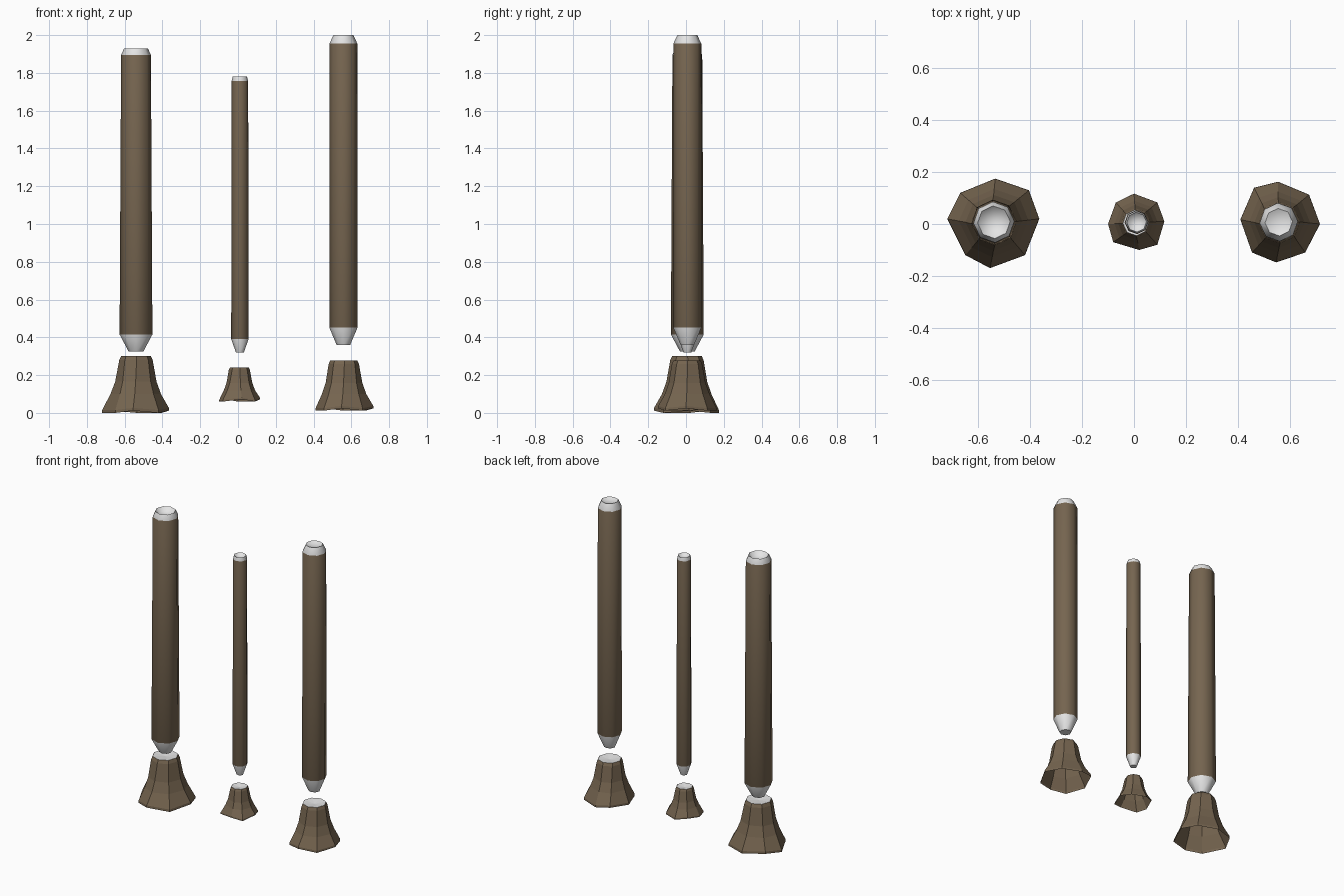
import bpy, bmesh, math

if "Cube" in bpy.data.objects:
    bpy.data.objects.remove(bpy.data.objects["Cube"])

def material(name, rgb):
    m = bpy.data.materials.new(name)
    m.diffuse_color = (*rgb, 1)
    m.use_nodes = True
    m.node_tree.nodes["Principled BSDF"].inputs["Base Color"].default_value = m.diffuse_color
    return m

BARK = material("bark brown", (0.18, 0.13, 0.08))
WOOD = material("pale cut wood", (0.78, 0.78, 0.78))
N = 8

def circle(cx, cy, r, z, turn=0.0):
    return [(cx + r * math.cos(turn + 2 * math.pi * i / N),
             cy + r * math.sin(turn + 2 * math.pi * i / N), z) for i in range(N)]

def loft(name, rings, mats, start=None, end=None, smooth=False):
    """Skin rings from bottom to top; start / end are optional centre points of the caps."""
    bm = bmesh.new()
    vs = [[bm.verts.new(p) for p in ring] for ring in rings]
    for k in range(len(vs) - 1):
        for i in range(N):
            j = (i + 1) % N
            f = bm.faces.new((vs[k][i], vs[k][j], vs[k + 1][j], vs[k + 1][i]))
            f.material_index = mats[k]
    for tip, ring, flip in ((start, vs[0], True), (end, vs[-1], False)):
        if tip:
            c = bm.verts.new(tip)
            for i in range(N):
                a, b = ring[i], ring[(i + 1) % N]
                f = bm.faces.new((b, a, c) if flip else (a, b, c))
                f.material_index = 1
    me = bpy.data.meshes.new(name)
    bm.to_mesh(me)
    bm.free()
    ob = bpy.data.objects.new(name, me)
    bpy.context.collection.objects.link(ob)
    me.materials.append(BARK)
    me.materials.append(WOOD)
    if smooth:
        bpy.context.view_layer.objects.active = ob
        ob.select_set(True)
        bpy.ops.object.shade_smooth_by_angle(angle=math.radians(47))
        ob.select_set(False)

def log(side, cx, r_low, r_high, z_tip, z_low, z_high, z_top, r_tip, r_top, dip, turn):
    # hewn point, bark shaft, chamfered and hollowed top
    cy = 0.007
    rings = [circle(cx, cy, r_tip, z_tip, turn), circle(cx, cy, r_low, z_low, turn),
             circle(cx, cy, r_high, z_high, turn), circle(cx, cy, r_top, z_top, turn),
             circle(cx, cy, r_top * 0.65, z_top - dip * 0.8, turn)]
    loft(side + "_log", rings, [1, 0, 1, 1], (cx, cy, z_tip), (cx, cy, z_top - dip), True)

def stump(side, cx, foot, r_top, z_foot, z_top, turn):
    # flared root outline blending up to a round cut top, open underneath
    cy = 0.005
    top = circle(cx, cy, r_top, z_top, turn)
    rings = []
    for h, w in ((0, 1), (0.05, 0.99), (0.33, 0.56), (0.55, 0.31), (0.93, 0.05), (1, 0)):
        ring = []
        for i, ((fx, fy), t) in enumerate(zip(foot, top)):
            wob = (0.012 if i % 3 == 0 else 0) * (1 - h) if h < 0.1 else 0
            bulge = r_top * (0.06 if h == 0.93 else 0)
            dx, dy = t[0] - cx, t[1] - cy
            ring.append((t[0] + (fx - t[0]) * w + dx / r_top * bulge,
                         t[1] + (fy - t[1]) * w + dy / r_top * bulge,
                         z_foot + (z_top - z_foot) * h + wob))
        rings.append(ring)
    loft(side + "_stump", rings, [0] * 5, None, (cx, cy, z_top - 0.008))

# root outlines, starting from +x and running anticlockwise
FOOT_L = [(-.365, .02), (-.405, .13), (-.535, .175), (-.67, .12),
          (-.72, .02), (-.65, -.12), (-.555, -.17), (-.42, -.12)]
FOOT_M = [(.117, .01), (.09, .083), (.0, .117), (-.07, .083),
          (-.10, 0), (-.08, -.07), (.02, -.10), (.09, -.08)]
FOOT_R = [(.717, 0), (.675, .113), (.555, .163), (.463, .14),
          (.41, .017), (.455, -.11), (.548, -.148), (.66, -.11)]

stump("left", -.54, FOOT_L, .079, 0, .30, .05)
stump("middle", .007, FOOT_M, .050, .06, .24, .05)
stump("right", .56, FOOT_R, .072, .012, .277, .05)

log("left", -.54, .087, .079, .325, .415, 1.895, 1.93, .039, .063, .03, .05)
log("middle", .01, .046, .044, .32, .39, 1.757, 1.78, .021, .038, .018, .05)
log("right", .558, .075, .074, .36, .452, 1.955, 2.0, .036, .053, .012, .05)
